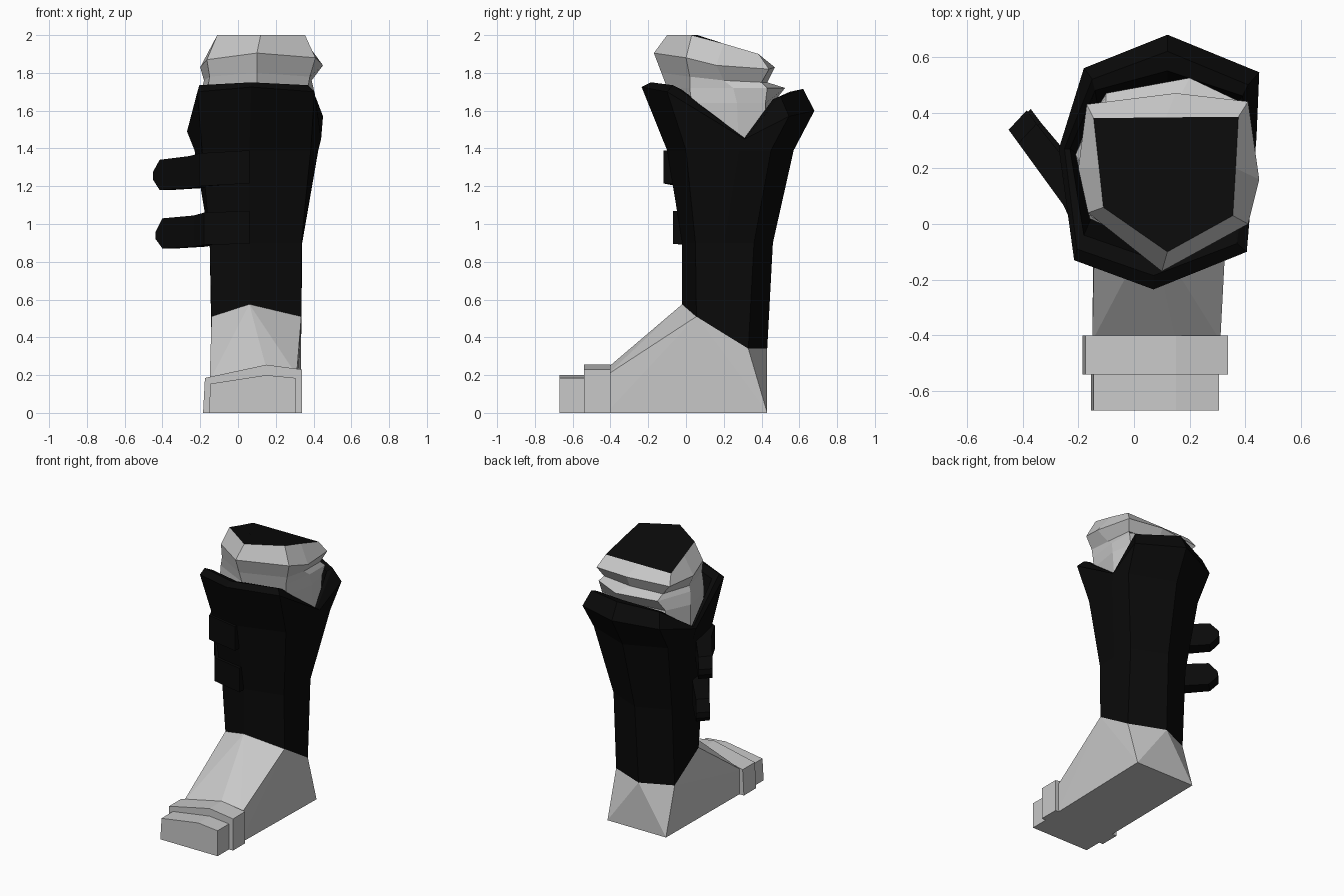
import bpy, bmesh
from mathutils import Vector

cube = bpy.data.objects.get("Cube")
if cube:
    bpy.data.objects.remove(cube, do_unlink=True)


def material(name, value):
    m = bpy.data.materials.new(name)
    m.use_nodes = True
    col = (value, value, value, 1)
    m.diffuse_color = col
    m.node_tree.nodes["Principled BSDF"].inputs["Base Color"].default_value = col
    return m


BLACK = material("black", 0.003)
GREY = material("light grey", 0.58)


def finish(bm, name, *mats):
    bmesh.ops.recalc_face_normals(bm, faces=bm.faces)
    me = bpy.data.meshes.new(name)
    bm.to_mesh(me)
    bm.free()
    for m in mats:
        me.materials.append(m)
    ob = bpy.data.objects.new(name, me)
    bpy.context.collection.objects.link(ob)
    return ob


def loft(name, rings, mats, cap_start=True, cap_end=True, end_mat=0):
    """Join closed rings of points with quads."""
    bm = bmesh.new()
    loops = [[bm.verts.new(p) for p in ring] for ring in rings]
    n = len(loops[0])
    for a, b in zip(loops, loops[1:]):
        for i in range(n):
            j = (i + 1) % n
            bm.faces.new((a[i], a[j], b[j], b[i]))
    if cap_start:
        bm.faces.new(loops[0][::-1])
    if cap_end:
        bm.faces.new(loops[-1]).material_index = end_mat
    return finish(bm, name, *mats)


def level(z, pts):
    return [(x, y, z) for x, y in pts]


# Ring order: front, front left, left, back left, back, back right, right, front right
# Boot shaft with flared collar, notched at both sides
ankle = [(.06, -.02, .575), (.335, .055, .51), (.335, .2, .42), (.33, .33, .34),
         (.08, .43, .34), (-.14, .33, .34), (-.14, .2, .42), (-.14, .055, .51)]
calf = level(.9, [(.06, -.02), (.335, .05), (.34, .2), (.33, .36),
                  (.09, .46), (-.14, .36), (-.15, .2), (-.15, .03)])
knee = level(1.39, [(.06, -.10), (.385, 0), (.425, .28), (.425, .45),
                    (.11, .57), (-.17, .45), (-.23, .25), (-.19, -.03)])
flare = [(.07, -.235, 1.725), (.405, -.1, 1.70), (.44, .31, 1.45), (.45, .545, 1.57),
         (.12, .68, 1.6), (-.18, .56, 1.57), (-.27, .27, 1.49), (-.215, -.13, 1.70)]
rim = [(.07, -.185, 1.75), (.37, -.07, 1.735), (.415, .31, 1.455), (.41, .50, 1.675),
       (.12, .62, 1.715), (-.15, .52, 1.675), (-.25, .27, 1.5), (-.205, -.09, 1.735)]
lip = [(.08, -.13, 1.73), (.36, -.02, 1.71), (.40, .31, 1.45), (.39, .46, 1.66),
       (.12, .55, 1.70), (-.14, .48, 1.66), (-.23, .27, 1.49), (-.18, -.04, 1.71)]
throat = level(1.4, [(.08, -.03), (.33, .04), (.38, .28), (.36, .42),
                     (.12, .49), (-.13, .42), (-.20, .25), (-.15, .03)])
loft("boot_shaft", [ankle, calf, knee, flare, rim, lip, throat], [BLACK])

# Padded knee liner with dark flat top
liner = [
    level(1.38, [(.08, -.02), (.34, .05), (.40, .28), (.37, .42),
                 (.12, .48), (-.14, .42), (-.21, .25), (-.15, .04)]),
    level(1.64, [(.08, -.08), (.37, .03), (.41, .27), (.38, .42),
                 (.15, .46), (-.13, .42), (-.21, .25), (-.16, .02)]),
    level(1.72, [(.10, -.10), (.37, .02), (.40, .25), (.40, .43),
                 (.20, .525), (-.10, .47), (-.19, .22), (-.16, .03)]),
    [(.10, -.13, 1.80), (.38, .02, 1.78), (.39, .2, 1.76), (.38, .40, 1.75),
     (.15, .43, 1.75), (-.10, .41, 1.75), (-.18, .22, 1.76), (-.15, .03, 1.78)],
    [(.10, -.17, 1.905), (.41, 0, 1.88), (.45, .16, 1.84), (.41, .44, 1.82),
     (.15, .47, 1.83), (-.17, .43, 1.83), (-.20, .2, 1.83), (-.165, .04, 1.87)],
    [(.12, -.10, 2.0), (.355, .03, 2.0), (.365, .2, 1.955), (.375, .385, 1.90),
     (.115, .383, 1.90), (-.145, .38, 1.90), (-.125, .2, 1.955), (-.11, .06, 2.0)],
]
loft("knee_liner", liner, [GREY, BLACK], end_mat=1)

# Foot: wedge between the ankle, the heel corners and the toe joint
bm = bmesh.new()
sole = [(-.14, .43, 0), (.33, .43, 0), (.31, -.42, 0), (-.15, -.42, 0)]
joint = [(.31, -.42, .20), (.15, -.42, .235), (-.15, -.42, .17)]
hull_points = sole + joint + [ankle[i] for i in (0, 1, 3, 4, 5, 7)]
for p in hull_points:
    bm.verts.new(p)
bmesh.ops.convex_hull(bm, input=bm.verts[:])
finish(bm, "foot", GREY)


# Toe cap and toe band: ridged profiles extruded along the foot
def ridged_block(name, x0, x1, heights, front, back):
    prof = [(x0, 0), (x1, 0), (x1, heights[2]), (.15, heights[1]), (x0 + .01, heights[0])]
    loft(name, [[(x, y, z) for x, z in prof] for y in (front, back)], [GREY])


ridged_block("toe_cap", -.155, .305, (.155, .20, .185), -.67, -.50)
ridged_block("toe_band", -.185, .338, (.185, .255, .23), -.54, -.40)


# Straps wrapping the front and standing off at the side with pointed ends
def strap(name, path, tip_z):
    """path: outer x, y, inner x, y, lower z, upper z at each bend."""
    rings = [[(ox, oy, lo), (ox, oy, hi), (ix, iy, hi), (ix, iy, lo)]
             for ox, oy, ix, iy, lo, hi in path]
    ox, oy, ix, iy = path[-1][:4]
    d = (Vector((ox, oy)) - Vector(path[-2][:2])).normalized() * .06
    rings.append([(px + d.x, py + d.y, tip_z + e)
                  for px, py, e in ((ox, oy, -.02), (ox, oy, .02),
                                    (ix, iy, .02), (ix, iy, -.02))])
    loft(name, rings, [BLACK])


strap("upper_strap", [(.06, -.12, .06, -.03, 1.215, 1.39),
                      (-.20, -.045, -.14, .02, 1.20, 1.375),
                      (-.255, .07, -.19, .16, 1.19, 1.36),
                      (-.415, .29, -.35, .36, 1.18, 1.34)], 1.255)
strap("lower_strap", [(.06, -.07, .06, .02, .895, 1.07),
                      (-.18, -.01, -.12, .05, .89, 1.06),
                      (-.235, .08, -.17, .17, .88, 1.045),
                      (-.40, .30, -.335, .365, .87, 1.03)], .94)
